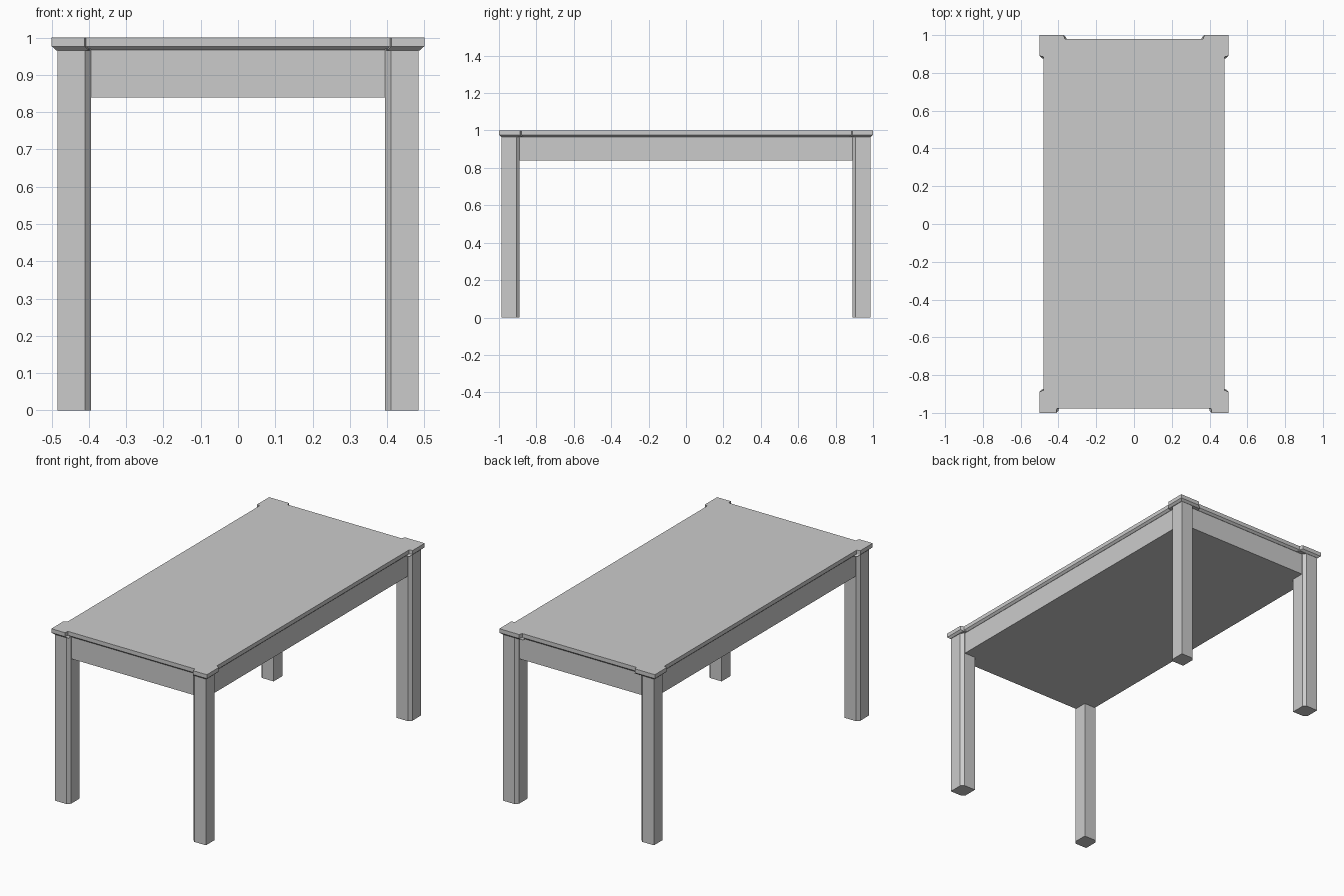
import bpy, bmesh

if "Cube" in bpy.data.objects:
    bpy.data.objects.remove(bpy.data.objects["Cube"])


def loft(name, rings):
    """Closed solid through matching rings of points, bottom to top."""
    bm = bmesh.new()
    loops = [[bm.verts.new(p) for p in ring] for ring in rings]
    n = len(loops[0])
    for low, high in zip(loops, loops[1:]):
        for i in range(n):
            j = (i + 1) % n
            bm.faces.new((low[i], low[j], high[j], high[i]))
    bm.faces.new(loops[0])
    bm.faces.new(loops[-1])
    bmesh.ops.recalc_face_normals(bm, faces=bm.faces)
    mesh = bpy.data.meshes.new(name)
    bm.to_mesh(mesh)
    bm.free()
    obj = bpy.data.objects.new(name, mesh)
    bpy.context.collection.objects.link(obj)
    return obj


def prism(name, outline, z0, z1):
    return loft(name, [[(x, y, z) for x, y in outline] for z in (z0, z1)])


# Table top: outline with projecting corner blocks, wider along the back edge
front = [(0.408, -0.977), (0.412, -1.0), (0.5, -1.0), (0.5, -0.888), (0.48, -0.88)]
back = [(0.48, 0.885), (0.5, 0.89), (0.5, 1.0), (0.372, 1.0), (0.366, 0.98)]
right = front + back
outline = right + [(-x, y) for x, y in reversed(right)]


def inset(x, y, d=0.012):
    return x - d * (1 if x > 0 else -1), y - d * (1 if y > 0 else -1)


loft("table_top", [
    [(*inset(x, y), 0.966) for x, y in outline],
    [(x, y, 0.977) for x, y in outline],
    [(x, y, 1.0) for x, y in outline],
])

# Solid apron body with a closed underside
prism("apron", [(-0.466, -0.966), (0.466, -0.966), (0.466, 0.966), (-0.466, 0.966)],
      0.84, 0.967)

# Legs: chamfered on the two corners next to the aprons
leg = [(0.485, 0.987), (0.41, 0.987), (0.394, 0.97), (0.394, 0.89),
       (0.469, 0.89), (0.485, 0.907)]
for y_name, sy in (("front", -1), ("back", 1)):
    for x_name, sx in (("left", -1), ("right", 1)):
        prism(f"{y_name}_{x_name}_leg", [(sx * x, sy * y) for x, y in leg], 0, 0.97)
